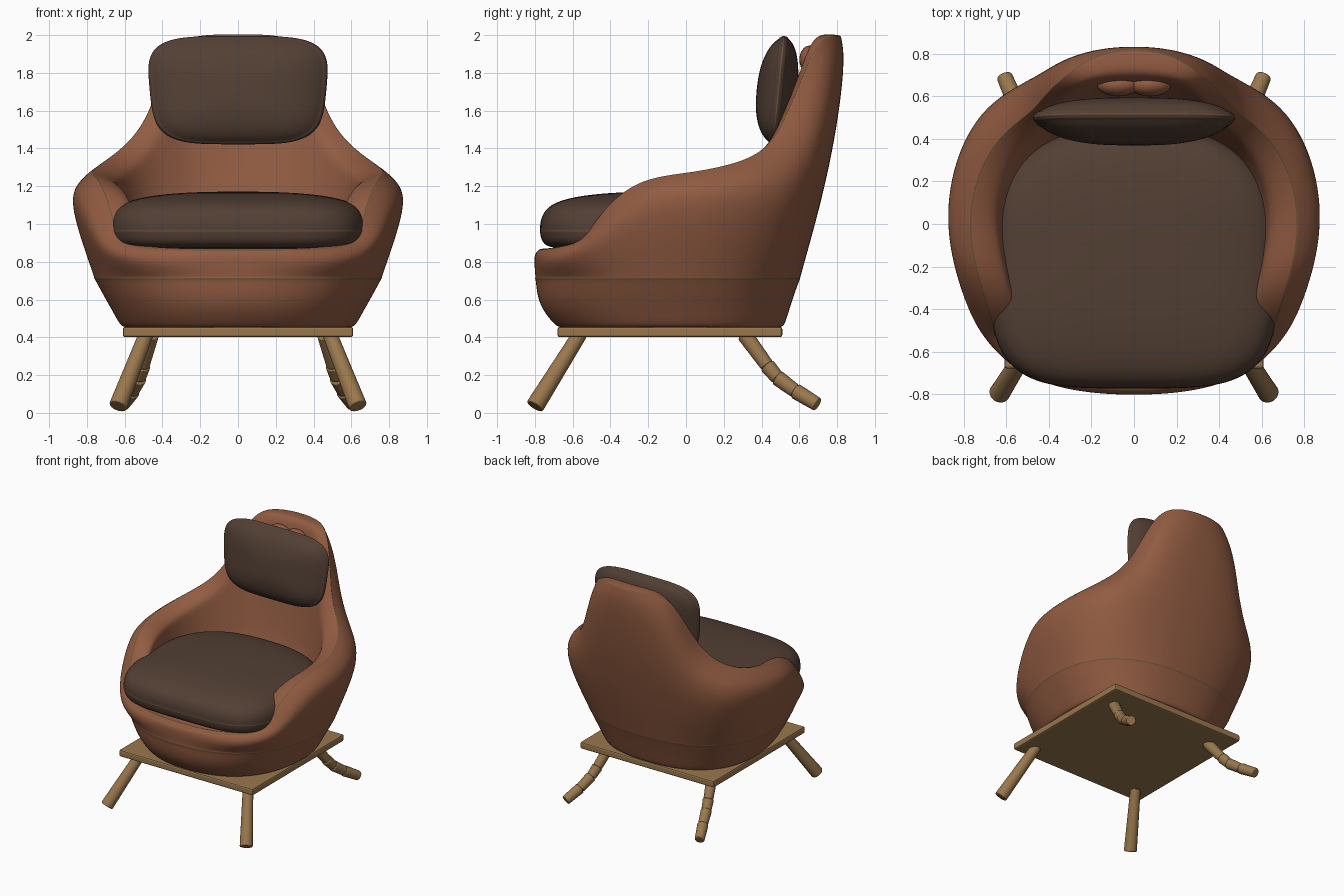
import bpy, bmesh, math
from mathutils import Vector

if "Cube" in bpy.data.objects:
    bpy.data.objects.remove(bpy.data.objects["Cube"])


def material(name, rgb):
    m = bpy.data.materials.new(name)
    m.diffuse_color = (*rgb, 1)
    m.use_nodes = True
    m.node_tree.nodes["Principled BSDF"].inputs["Base Color"].default_value = m.diffuse_color
    return m


LEATHER = material("tan leather", (0.285, 0.106, 0.054))
FABRIC = material("dark brown fabric", (0.085, 0.05, 0.034))
STITCH = material("olive brown piping", (0.14, 0.09, 0.04))
WOOD = material("light wood", (0.32, 0.185, 0.075))


def loft(name, rings, mats, seams=(), levels=2):
    """Skin closed rings of equal length, cap both ends, smooth; seam rows get material 1."""
    bm = bmesh.new()
    vs = [[bm.verts.new(p) for p in r] for r in rings]
    n = len(vs[0])
    for i in range(len(vs) - 1):
        for j in range(n):
            k = (j + 1) % n
            f = bm.faces.new((vs[i][j], vs[i][k], vs[i + 1][k], vs[i + 1][j]))
            f.material_index = 1 if i in seams else 0
    bm.faces.new(vs[0][::-1])
    bm.faces.new(vs[-1])
    bmesh.ops.recalc_face_normals(bm, faces=bm.faces)
    for f in bm.faces:
        f.smooth = True
    me = bpy.data.meshes.new(name)
    bm.to_mesh(me)
    bm.free()
    ob = bpy.data.objects.new(name, me)
    bpy.context.collection.objects.link(ob)
    for m in mats:
        me.materials.append(m)
    mod = ob.modifiers.new("smooth", 'SUBSURF')
    mod.levels = mod.render_levels = levels
    return ob


def oval(t, a, b_neg, b_pos, n_neg, n_pos):
    """Point at angle t on a superellipse whose two halves differ."""
    c, s = math.cos(t), math.sin(t)
    b, n = (b_neg, n_neg) if s < 0 else (b_pos, n_pos)
    r = (abs(c / a) ** n + abs(s / b) ** n) ** (-1 / n)
    return r * c, r * s


# Shell rails, front centre to back centre on the +x side
bulge = [(0, -.81, .79), (.33, -.79, .79), (.57, -.70, .80), (.73, -.54, .85), (.81, -.38, .98),
         (.88, -.15, 1.09), (.91, .08, 1.11), (.87, .33, 1.14), (.765, .55, 1.16), (.61, .66, 1.19),
         (.46, .715, 1.24), (.33, .75, 1.3), (.18, .765, 1.3), (0, .77, 1.3)]
upper = [(0, -.81, .84), (.31, -.785, .84), (.54, -.695, .855), (.69, -.54, .89), (.76, -.41, 1.05),
         (.84, -.2, 1.2), (.865, .05, 1.215), (.795, .34, 1.275), (.66, .52, 1.33), (.525, .62, 1.45),
         (.445, .70, 1.6), (.355, .79, 1.78), (.2, .84, 1.85), (0, .85, 1.85)]
rim_out = [(0, -.79, .86), (.30, -.77, .86), (.52, -.68, .87), (.65, -.54, .905), (.67, -.45, 1.07),
           (.74, -.25, 1.245), (.795, .03, 1.27), (.71, .32, 1.33), (.58, .46, 1.425), (.475, .53, 1.57),
           (.41, .62, 1.78), (.32, .70, 1.98), (.19, .80, 1.995), (0, .83, 1.995)]
rim_in = [(0, -.74, .86), (.28, -.72, .86), (.48, -.64, .87), (.56, -.51, .90), (.545, -.44, 1.07),
          (.60, -.24, 1.20), (.66, .03, 1.22), (.59, .28, 1.28), (.47, .42, 1.38), (.38, .50, 1.55),
          (.32, .58, 1.75), (.26, .65, 1.96), (.14, .68, 1.995), (0, .685, 1.995)]


def mix(a, b, t, lift=0):
    return [Vector(p).lerp(Vector(q), t) + Vector((0, 0, lift)) for p, q in zip(a, b)]


def oval_rail(guide, z, a, bf, bb, n=2.35):
    return [(*oval(math.atan2(p[1], p[0]), a, bf, bb, n, n), z) for p in guide]


def mirrored(half):
    return [tuple(p) for p in half] + [(-p[0], p[1], p[2]) for p in half[-2:0:-1]]


inner_low = oval_rail(rim_in, .87, .60, .66, .45)
rails = [
    oval_rail(bulge, .45, .3, .35, .25),
    oval_rail(bulge, .45, .60, .68, .50),
    oval_rail(bulge, .46, .625, .705, .522),
    oval_rail(bulge, .54, .668, .775, .546),
    oval_rail(bulge, .62, .715, .805, .572),
    oval_rail(bulge, .698, .757, .81, .600),
    oval_rail(bulge, .707, .763, .814, .604),
    oval_rail(bulge, .713, .766, .814, .606),
    oval_rail(bulge, .722, .767, .812, .607),
    bulge, upper,
    mix(rim_out, upper, .07),
    rim_out,
    mix(rim_out, rim_in, .05, .002),
    mix(rim_out, rim_in, .12, .005),
    mix(rim_out, rim_in, .55, .012),
    rim_in,
    mix(rim_in, inner_low, .15),
    mix(rim_in, inner_low, .6),
    inner_low,
    oval_rail(rim_in, .86, .3, .33, .22),
]
loft("shell", [mirrored(r) for r in rails], [LEATHER, STITCH], seams=(6, 12), levels=3)

# Seat cushion: domed, with a seam round its edge
angles = [2 * math.pi * (i + .5) / 48 for i in range(48)]
seat = [(.4, .867), (.8, .869), (.94, .876), (.99, .91), (1, .952), (1.002, .96), (1.002, .966),
        (1, .974), (1, 1.01), (.975, 1.06), (.92, 1.1), (.8, 1.135), (.55, 1.162), (.2, 1.172)]
rings = []
for s, z in seat:
    pts = [oval(t, .68, .672, .56, 4.2, 2.5) for t in angles]
    rings.append([(x * s, y * s - .1, z) for x, y in pts])
loft("seat_cushion", rings, [FABRIC, STITCH], seams=(5,))

# Head pillow: lens shaped, narrower at the bottom, leaning back a little
lens = [(.2, .1), (.5, .09), (.75, .07), (.9, .043), (.955, .022), (.975, .022), (.994, .009),
        (1, .003), (1, -.003), (.994, -.009), (.975, -.022), (.955, -.022), (.9, -.045),
        (.75, -.078), (.5, -.104), (.2, -.116)]
rings = []
for s, d in lens:
    pts = [oval(t, .468, .29, .283, 4.2, 4.2) for t in angles]
    rings.append([(x * s * (1 + .2 * z * s), .49 + d + .1 * z * s, 1.712 + z * s) for x, z in pts])
loft("head_pillow", rings, [FABRIC, STITCH], seams=(7,))

# Gathered leather behind the pillow
for side in (-1, 1):
    bpy.ops.mesh.primitive_uv_sphere_add(segments=24, ring_count=12, location=(.075 * side, .655, 1.87))
    ob = bpy.context.object
    ob.name = "pillow_gather"
    ob.scale = (.1, .055, .075)
    ob.data.materials.append(LEATHER)
    bpy.ops.object.shade_smooth()

# Base board
bpy.ops.mesh.primitive_cube_add(size=1, location=(0, -.085, .428))
board = bpy.context.object
board.name = "base_board"
board.scale = (1.22, 1.19, .055)
bpy.ops.object.transform_apply(location=False, rotation=False, scale=True)
board.data.materials.append(WOOD)
bev = board.modifiers.new("bevel", 'BEVEL')
bev.width, bev.segments = .012, 2


def rod(name, p, q, r1, r2):
    """Tapered round rod from p to q."""
    p, q = Vector(p), Vector(q)
    bpy.ops.mesh.primitive_cone_add(vertices=24, radius1=r1, radius2=r2, depth=(q - p).length,
                                    location=(p + q) / 2)
    ob = bpy.context.object
    ob.name = name
    ob.rotation_euler = (q - p).to_track_quat('Z', 'Y').to_euler()
    ob.data.materials.append(WOOD)
    b = ob.modifiers.new("bevel", 'BEVEL')
    b.width, b.segments = .006, 2
    bpy.ops.object.shade_smooth_by_angle(angle=math.radians(40))


# Legs: straight front pair, curved jointed back pair
joints = [(.46, .31, .415), (.505, .43, .25), (.525, .485, .185), (.56, .58, .115), (.61, .695, .045)]
for side in (-1, 1):
    rod("front_leg", (.485 * side, -.56, .42), (.635 * side, -.80, .035), .039, .049)
    for p, q in zip(joints, joints[1:]):
        a, b = ((side * v[0], v[1], v[2]) for v in (p, q))
        rod("back_leg_segment", a, b, .042, .037)
